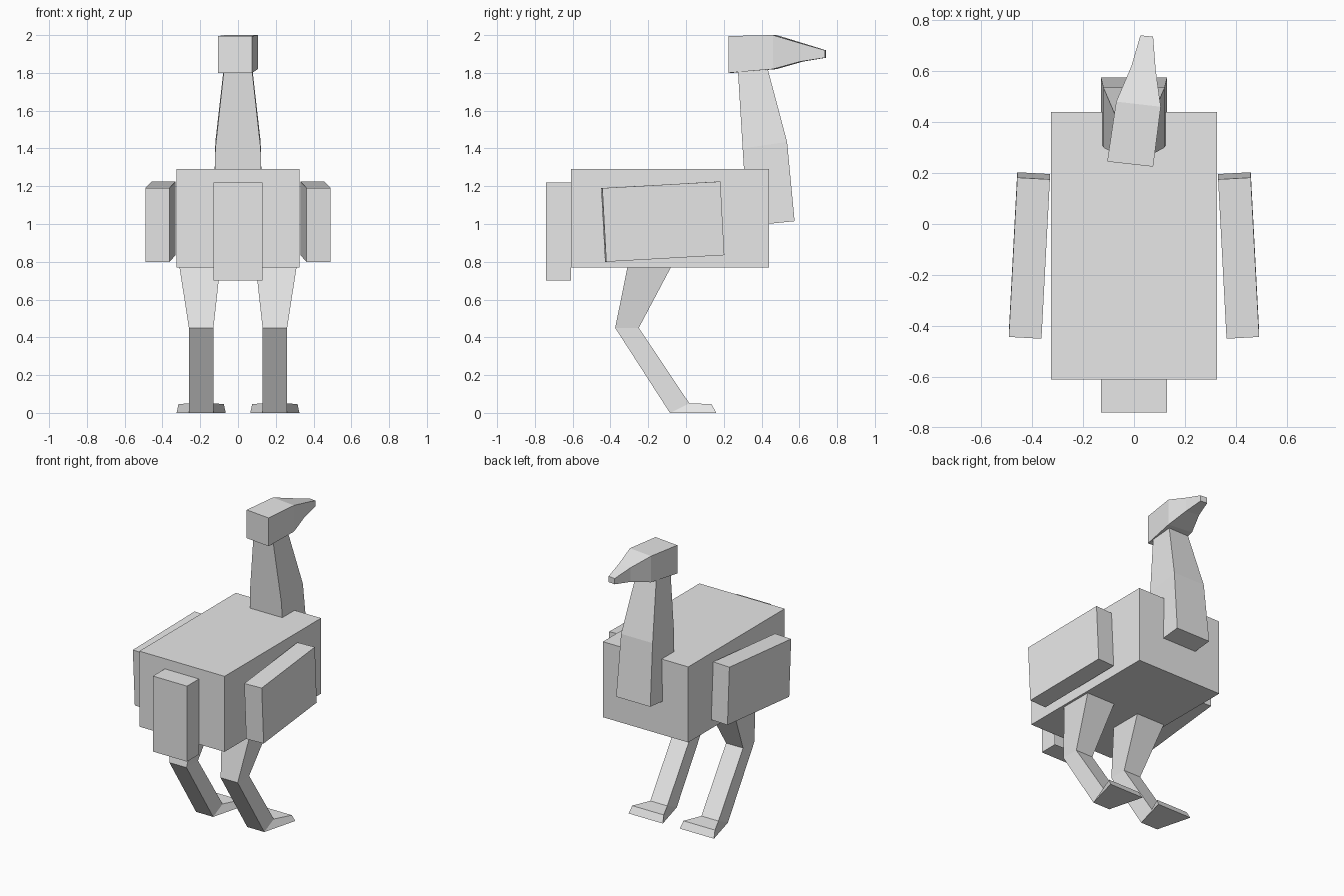
import bpy
import bmesh
from mathutils import Vector

cube = bpy.data.objects.get("Cube")
if cube:
    bpy.data.objects.remove(cube, do_unlink=True)

grey = bpy.data.materials.new("plain grey")
grey.use_nodes = True
grey.diffuse_color = (0.8, 0.8, 0.8, 1)
grey.node_tree.nodes["Principled BSDF"].inputs["Base Color"].default_value = (0.8, 0.8, 0.8, 1)


def loft(name, rings, cap_start=True, cap_end=True):
    """Skin a chain of four-cornered rings with flat faces."""
    bm = bmesh.new()
    loops = [[bm.verts.new(p) for p in ring] for ring in rings]
    for a, b in zip(loops, loops[1:]):
        for i in range(4):
            j = (i + 1) % 4
            bm.faces.new((a[i], a[j], b[j], b[i]))
    if cap_start:
        bm.faces.new(loops[0][::-1])
    if cap_end:
        bm.faces.new(loops[-1])
    bmesh.ops.recalc_face_normals(bm, faces=bm.faces)
    mesh = bpy.data.meshes.new(name)
    bm.to_mesh(mesh)
    bm.free()
    mesh.materials.append(grey)
    obj = bpy.data.objects.new(name, mesh)
    bpy.context.collection.objects.link(obj)
    return obj


def ring(x0, x1, a, b):
    """Ring spanning x0..x1 between two (y, z) points."""
    return [(x0, *a), (x1, *a), (x1, *b), (x0, *b)]


# Body block
loft("body", [ring(-0.325, 0.325, (y, 0.77), (y, 1.29)) for y in (-0.61, 0.44)])

# Tail block, open where it meets the body
loft("tail", [ring(-0.13, 0.13, (y, 0.70), (y, 1.22)) for y in (-0.74, -0.61)],
     cap_end=False)

# Neck, from the chest up to the head
loft("neck", [
    ring(-0.13, 0.13, (0.325, 0.99), (0.575, 1.015)),
    ring(-0.12, 0.12, (0.30, 1.40), (0.535, 1.435)),
    ring(-0.075, 0.075, (0.275, 1.81), (0.43, 1.83)),
])

# Head and beak, turned slightly to one side: x and y of both edges, low and high z
sections = [
    ((-0.105, 0.245), (0.075, 0.225), 1.80, 1.995),
    ((-0.07, 0.48), (0.105, 0.46), 1.82, 2.0),
    ((-0.01, 0.62), (0.085, 0.605), 1.86, 1.957),
    ((0.025, 0.74), (0.075, 0.735), 1.88, 1.92),
]
loft("head", [[(*l, lo), (*r, lo), (*r, hi), (*l, hi)] for l, r, lo, hi in sections])

# Paired wings and legs
for side, s in (("left", 1), ("right", -1)):
    # Wing: a slanted box given by a corner and three edges
    corner = Vector((s * 0.33, 0.175, 1.225))
    out = Vector((s * 0.128, 0.007, 0))
    down = Vector((0, 0.021, -0.39))
    back = Vector((s * 0.033, -0.625, -0.035))
    front = [corner, corner + out, corner + out + down, corner + down]
    loft(side + "_wing", [front, [p + back for p in front]])

    # Leg: thigh, knee, ankle and splayed toe
    loft(side + "_leg", [
        ring(s * 0.086, s * 0.322, (-0.294, 0.85), (-0.038, 0.85)),
        ring(s * 0.13, s * 0.26, (-0.375, 0.45), (-0.25, 0.45)),
        ring(s * 0.13, s * 0.26, (-0.085, 0.0), (0.018, 0.05)),
        [(s * 0.065, 0.16, 0.0), (s * 0.325, 0.16, 0.0),
         (s * 0.315, 0.135, 0.047), (s * 0.075, 0.135, 0.047)],
    ])
